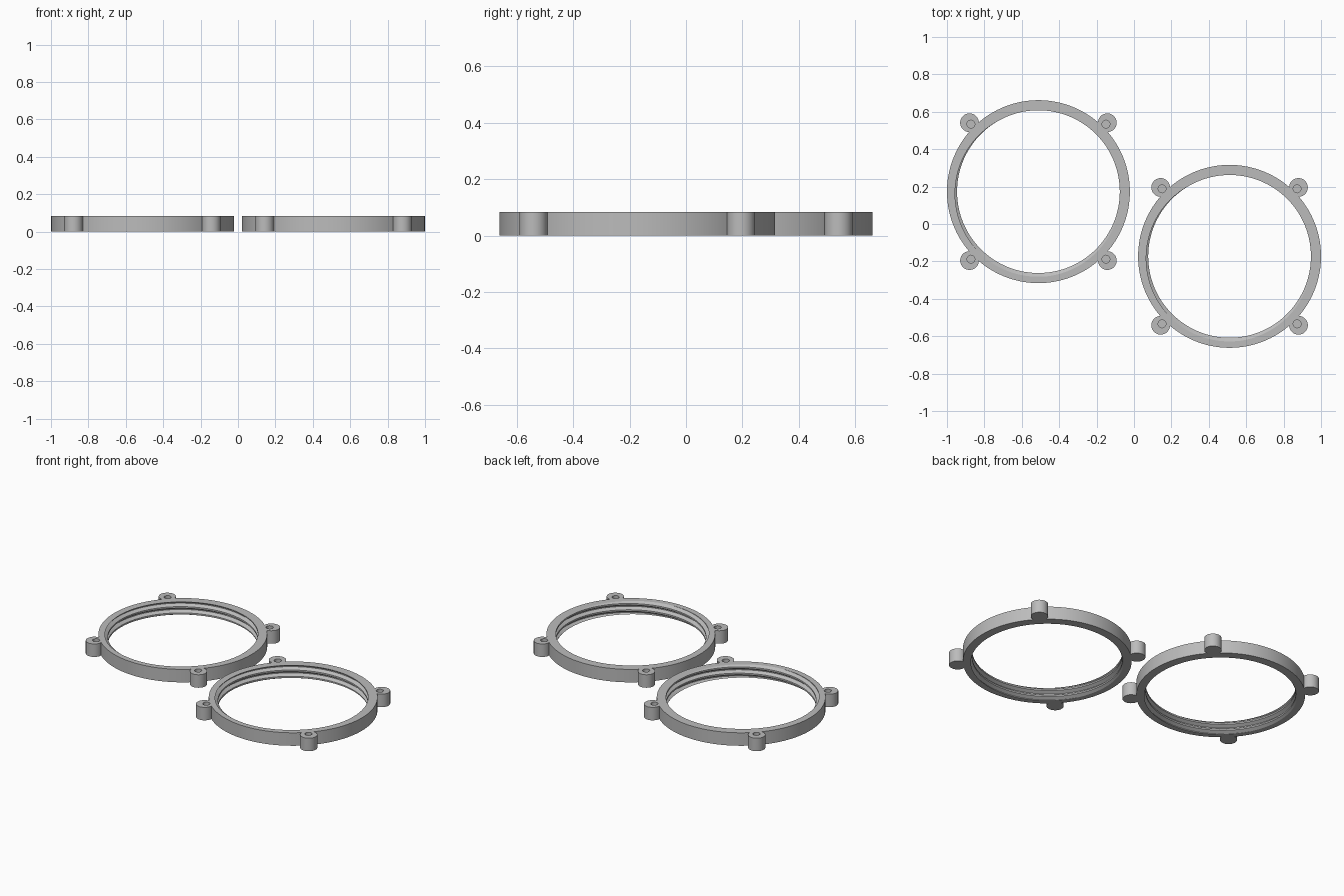
import bpy, bmesh, math
from mathutils import Vector

if "Cube" in bpy.data.objects:
    bpy.data.objects.remove(bpy.data.objects["Cube"])

H = 0.083                      # height of everything
R_OUT = 0.489                  # outer ring radius
CREST, ROOT = 0.435, 0.455     # internal thread radii
PITCH = 0.04
START = math.radians(255)      # where the groove breaks the top face
SEG = 144
TAU = 2 * math.pi

grey = bpy.data.materials.new("plain_grey")
grey.diffuse_color = (0.5, 0.5, 0.5, 1)
grey.use_nodes = True
grey.node_tree.nodes["Principled BSDF"].inputs["Base Color"].default_value = grey.diffuse_color


def polar(r, a, z):
    return Vector((r * math.cos(a), r * math.sin(a), z))


def finish(bm, name, location):
    bmesh.ops.remove_doubles(bm, verts=bm.verts, dist=1e-5)
    bmesh.ops.recalc_face_normals(bm, faces=bm.faces)
    mesh = bpy.data.meshes.new(name)
    bm.to_mesh(mesh)
    bm.free()
    mesh.materials.append(grey)
    obj = bpy.data.objects.new(name, mesh)
    bpy.context.collection.objects.link(obj)
    obj.location = location
    bpy.ops.object.select_all(action='DESELECT')
    obj.select_set(True)
    bpy.context.view_layer.objects.active = obj
    bpy.ops.object.shade_smooth_by_angle(angle=math.radians(30))
    return obj


def thread_radius(u):
    d = abs(u - round(u))
    t = min(1, max(0, (d - 1 / 16) / (5 / 16)))
    return ROOT + (CREST - ROOT) * t


def threaded_ring(name, location):
    # Sheared thread profile, clamped to the ring height, closed by the outer wall
    kinks = [k + o for k in range(-4, 2) for o in (-3/8, -1/16, 1/16, 3/8)]
    bm = bmesh.new()
    columns = []
    for i in range(SEG + 1):
        turn = i / SEG
        a = START + TAU * turn
        col = []
        for u in kinks:
            z = min(H, max(0, H + PITCH * (u + turn)))
            r = thread_radius((z - H) / PITCH - turn)
            col.append(bm.verts.new(polar(r, a, z)))
        col.append(bm.verts.new(polar(R_OUT, a, H)))
        col.append(bm.verts.new(polar(R_OUT, a, 0)))
        columns.append(col)
    n = len(columns[0])
    for c, d in zip(columns, columns[1:]):
        for j in range(n):
            k = (j + 1) % n
            bm.faces.new((c[j], d[j], d[k], c[k]))
    return finish(bm, name, location)


def screw_ear(name, location, angle):
    # Round lug fitted against the ring, with a blind screw hole in its top
    count = 40
    centre, hole = polar(0.521, angle, 0), polar(0.5105, angle, 0)
    floor = H - 0.06
    bm = bmesh.new()

    def loop(mid, r, z):
        verts = []
        for i in range(count):
            p = mid + polar(r, angle + TAU * i / count, 0)
            if p.length < R_OUT - 0.001:
                p = p.normalized() * (R_OUT - 0.001)
            verts.append(bm.verts.new((p.x, p.y, z)))
        return verts

    loops = [loop(centre, 0.05, 0), loop(centre, 0.05, H),
             loop(hole, 0.021, H), loop(hole, 0.021, floor)]
    for a, b in zip(loops, loops[1:]):
        for i in range(count):
            j = (i + 1) % count
            bm.faces.new((a[i], a[j], b[j], b[i]))
    bm.faces.new(loops[0])
    bm.faces.new(loops[-1])
    return finish(bm, name, location)


# Two identical rings side by side, each with four diagonal ears
for side, s in (("left", -1), ("right", 1)):
    place = (0.511 * s, -0.173 * s, 0)
    threaded_ring(side + "_threaded_ring", place)
    for q in range(4):
        screw_ear(f"{side}_screw_ear_{q + 1}", place, math.radians(45 + 90 * q))
